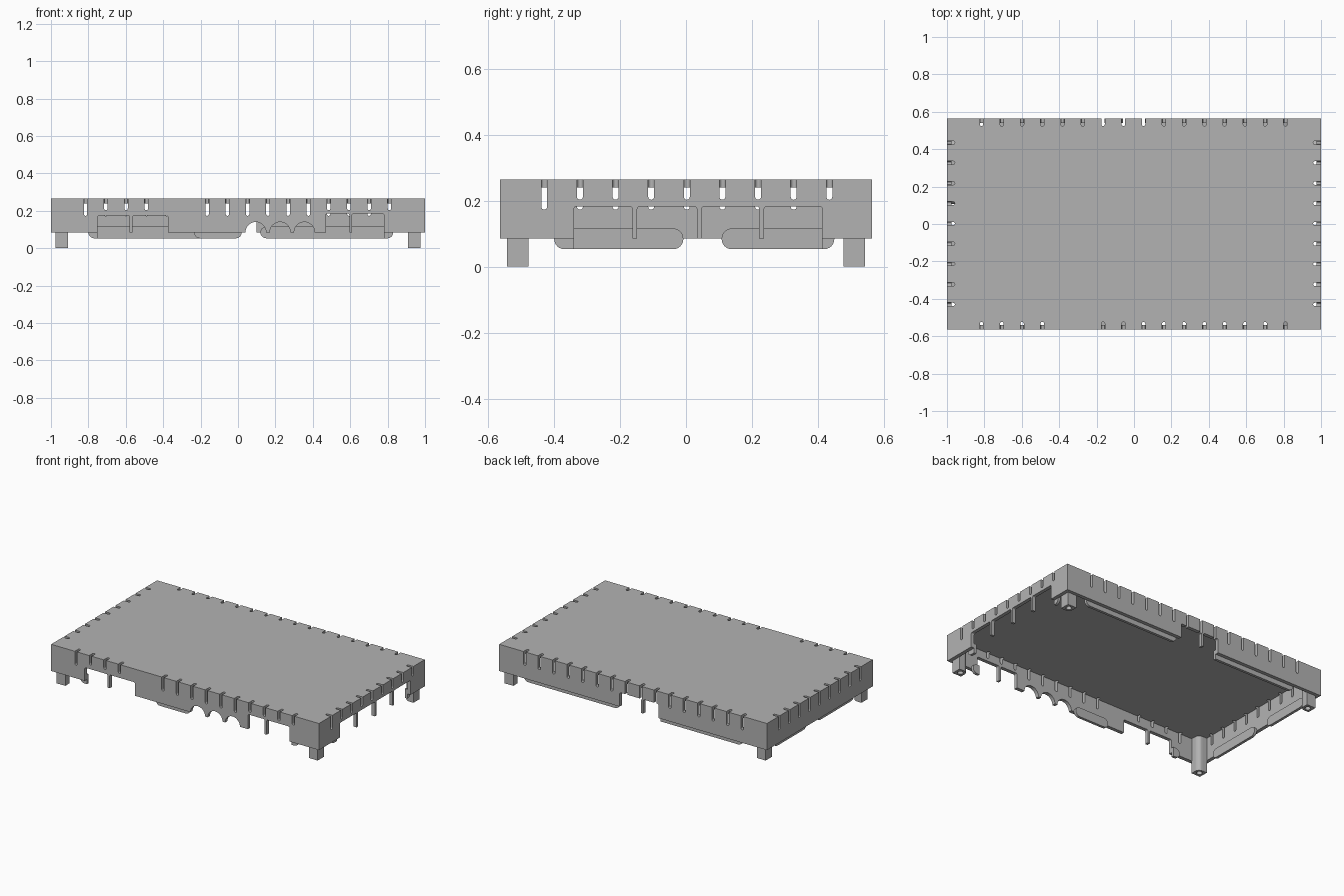
import bpy, bmesh, math

if "Cube" in bpy.data.objects:
    bpy.data.objects.remove(bpy.data.objects["Cube"], do_unlink=True)

HX, HY, TOP, RIM, WALL = 1.0, 0.565, 0.265, 0.085, 0.024

grey = bpy.data.materials.new("plain grey")
grey.use_nodes = True
grey.diffuse_color = (0.45, 0.45, 0.45, 1)
grey.node_tree.nodes["Principled BSDF"].inputs["Base Color"].default_value = (0.45, 0.45, 0.45, 1)


def rounded(u0, u1, v0, v1, radii=(0, 0, 0, 0), steps=6):
    """Rectangle outline; radii run lower left, lower right, upper right, upper left."""
    points = []
    corners = ((u0, v0, 1, 1), (u1, v0, -1, 1), (u1, v1, -1, -1), (u0, v1, 1, -1))
    for i, ((u, v, su, sv), r) in enumerate(zip(corners, radii)):
        if r == 0:
            points.append((u, v))
            continue
        for k in range(steps + 1):
            a = math.pi * (1 + i / 2 + k / (2 * steps))
            points.append((u + su * r + r * math.cos(a), v + sv * r + r * math.sin(a)))
    return points


# Placement on each wall: u along it, v height, d depth inward from its outer face
SIDES = {
    "front": lambda u, v, d: (u, -HY + d, v),
    "back": lambda u, v, d: (u, HY - d, v),
    "right": lambda u, v, d: (HX - d, u, v),
    "left": lambda u, v, d: (-HX + d, u, v),
}


def flat(u, v, d):
    return (u, v, d)


def add_prism(bm, points, d0, d1, place):
    a = [bm.verts.new(place(u, v, d0)) for u, v in points]
    b = [bm.verts.new(place(u, v, d1)) for u, v in points]
    bm.faces.new(a)
    bm.faces.new(b[::-1])
    for i in range(len(a)):
        j = (i + 1) % len(a)
        bm.faces.new((a[j], a[i], b[i], b[j]))


def finish(bm, name):
    # Merge the doubled points where two arcs meet
    bmesh.ops.remove_doubles(bm, verts=bm.verts, dist=1e-5)
    bmesh.ops.recalc_face_normals(bm, faces=bm.faces)
    mesh = bpy.data.meshes.new(name)
    bm.to_mesh(mesh)
    bm.free()
    mesh.materials.append(grey)
    ob = bpy.data.objects.new(name, mesh)
    bpy.context.scene.collection.objects.link(ob)
    return ob


def prisms(name, items):
    bm = bmesh.new()
    for item in items:
        add_prism(bm, *item)
    return finish(bm, name)


def cut(ob, cutter):
    mod = ob.modifiers.new("cut", "BOOLEAN")
    mod.operation, mod.solver, mod.object = "DIFFERENCE", "EXACT", cutter
    bpy.context.view_layer.objects.active = ob
    bpy.ops.object.modifier_apply(modifier=mod.name)
    bpy.data.objects.remove(cutter, do_unlink=True)


# Hollow cover, open underneath
cover = prisms("cover", [(rounded(-HX, HX, -HY, HY), RIM, TOP, flat)])
inside = rounded(-HX + WALL, HX - WALL, -HY + WALL, HY - WALL)
cut(cover, prisms("inside_cutter", [(inside, 0, TOP - 0.025, flat)]))

# Openings in the lower wall, with thin ribs left between them
openings = {
    "front": [(-0.75, -0.58, 0.175), (-0.563, -0.375, 0.175), (0.47, 0.595, 0.185), (0.61, 0.78, 0.185)],
    "back": [(-0.19, -0.076, 0.18), (-0.06, 0.1, 0.18)],
    "right": [(-0.34, -0.163, 0.183), (-0.148, 0.033, 0.183), (0.048, 0.222, 0.183), (0.237, 0.413, 0.183)],
    "left": [],
}
items = []
for side, spans in openings.items():
    for u0, u1, top in spans:
        items.append((rounded(u0, u1, 0.04, top, (0, 0, 0.008, 0.008), 3), -0.02, 0.05, SIDES[side]))
# Cable arches
for u in (0.095, 0.225, 0.355):
    items.append((rounded(u - 0.055, u + 0.055, 0.04, 0.14, (0, 0, 0.055, 0.055), 8), -0.02, 0.05, SIDES["front"]))
cut(cover, prisms("opening_cutter", items))

# Vent slots run down the walls and over the edge into the top
W = 0.009
long_row = [-0.815 + 0.1083 * i for i in range(16)]
short_row = [-0.43 + 0.1081 * i for i in range(9)]
rows = {
    "front": [u for u in long_row if not -0.4 < u < -0.25],
    "back": long_row,
    "right": short_row,
    "left": short_row,
}
wall_slots, top_slots = [], []
for side, row in rows.items():
    place = SIDES[side]
    for u in row:
        over_opening = side in ("front", "right") and any(
            a - 0.03 < u < b + 0.03 for a, b, _ in openings[side])
        low = 0.203 if over_opening else 0.173
        wall_slots.append((rounded(u - W, u + W, low, TOP + 0.02, (W, W, 0, 0), 4), -0.02, WALL + 0.003, place))
        top_slots.append((rounded(u - W, u + W, -0.02, 0.042, (0, 0, W, W), 4), 0.22, TOP + 0.03,
                          lambda a, b, c, place=place: place(a, c, b)))
cut(cover, prisms("wall_slot_cutter", wall_slots))
cut(cover, prisms("top_slot_cutter", top_slots))

# Locating lips inside the walls: start, end, rounded start, rounded end
lips = {
    "front": [(-0.8, -0.75, 1, 0), (-0.235, 0.02, 1, 1), (0.78, 0.83, 0, 1)],
    "back": [(-0.8, -0.19, 1, 0), (0.12, 0.83, 1, 1)],
    "right": [(-0.4, -0.34, 1, 0), (0.413, 0.45, 0, 1)],
    "left": [(-0.4, -0.008, 1, 1), (0.108, 0.45, 1, 1)],
}
for side, spans in lips.items():
    items = []
    for u0, u1, r0, r1 in spans:
        r0, r1 = r0 * 0.031, r1 * 0.031
        items.append((rounded(u0, u1, 0.053, 0.116, (r0, r1, r1, r0)), WALL, 0.042, SIDES[side]))
    prisms(side + "_lip", items)

# Corner posts with a rounded inner edge and a screw hole
for sx, x_name in ((1, "right"), (-1, "left")):
    for sy, y_name in ((1, "back"), (-1, "front")):
        def corner(u, v, d, sx=sx, sy=sy):
            return (sx * u, sy * v, d)
        post = prisms(f"{y_name}_{x_name}_post",
                      [(rounded(0.91, 0.976, 0.478, 0.543, (0.03, 0, 0, 0)), 0, 0.245, corner)])
        hole = rounded(0.925, 0.961, 0.492, 0.528, (0.018,) * 4)
        cut(post, prisms("hole_cutter", [(hole, -0.02, 0.08, corner)]))
